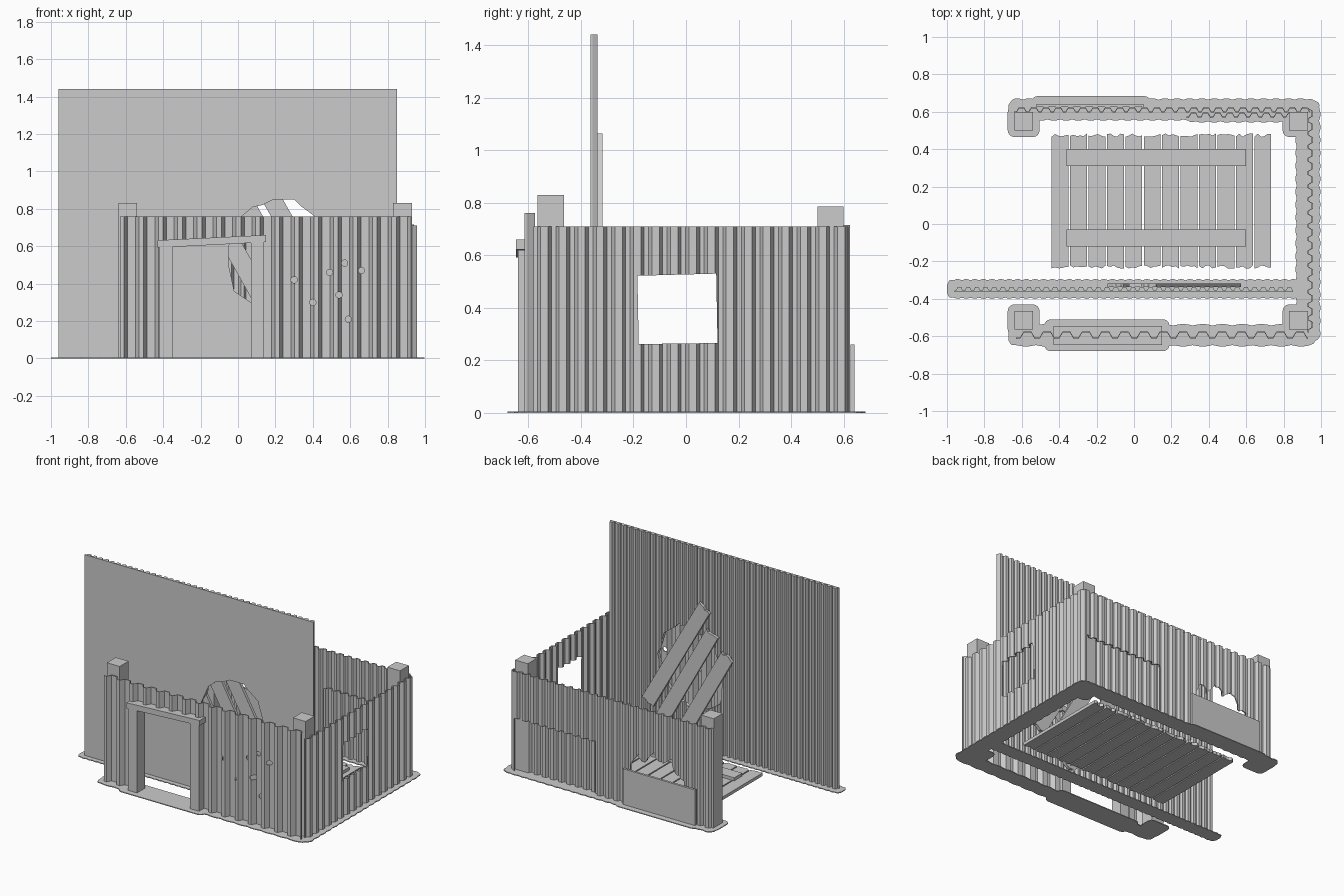
import bpy, bmesh, math, random
from mathutils import Vector

random.seed(4)
cube = bpy.data.objects.get("Cube")
if cube:
    bpy.data.objects.remove(cube)

grey = bpy.data.materials.new("weathered_grey")
grey.use_nodes = True
colour = (0.6, 0.6, 0.6, 1)
grey.diffuse_color = colour
grey.node_tree.nodes["Principled BSDF"].inputs["Base Color"].default_value = colour


def prism(name, outline, axis, lo, hi):
    """Extrude a 2D outline along one axis."""
    place = {"x": lambda p, d: (d, p[0], p[1]),
             "y": lambda p, d: (p[0], d, p[1]),
             "z": lambda p, d: (p[0], p[1], d)}[axis]
    bm = bmesh.new()
    face = bm.faces.new([bm.verts.new(place(p, lo)) for p in outline])
    grown = bmesh.ops.extrude_face_region(bm, geom=[face])["geom"]
    move = Vector(place((0, 0), hi - lo))
    bmesh.ops.translate(bm, vec=move, verts=[g for g in grown if isinstance(g, bmesh.types.BMVert)])
    bmesh.ops.recalc_face_normals(bm, faces=bm.faces)
    mesh = bpy.data.meshes.new(name)
    bm.to_mesh(mesh)
    bm.free()
    mesh.materials.append(grey)
    obj = bpy.data.objects.new(name, mesh)
    bpy.context.collection.objects.link(obj)
    return obj


def rect(a, b, c, d):
    return [(a, c), (b, c), (b, d), (a, d)]


def sheet(name, a, b, near, far, pitch, z0, z1, along="x", flat=False):
    """Corrugated sheet with trapezoid ribs; flat closes one side straight."""
    t = 0.008
    ribs = [(a, near + t)]
    count = round((b - a) / pitch)
    step = (b - a) / count
    for i in range(count):
        s = a + i * step
        ribs += [(s + step * f, v) for f, v in
                 ((0.2, near + t), (0.38, far), (0.78, far), (0.96, near + t))]
    ribs.append((b, near + t))
    if flat:
        outline = ribs + [(b, near), (a, near)]
    else:
        outline = ribs + [(u, v - t) for u, v in reversed(ribs)]
    if along == "y":
        outline = [(v, u) for u, v in outline]
    return prism(name, outline, "z", z0, z1)


def cut(obj, cutters):
    """Subtract the cutters and bake the result."""
    for c in cutters:
        mod = obj.modifiers.new("opening", "BOOLEAN")
        mod.operation, mod.solver, mod.object = "DIFFERENCE", "EXACT", c
        c.hide_render = True
    graph = bpy.context.evaluated_depsgraph_get()
    mesh = bpy.data.meshes.new_from_object(obj.evaluated_get(graph))
    obj.modifiers.clear()
    obj.data = mesh
    for c in cutters:
        bpy.data.objects.remove(c)


def base(name, a, b, mid, half, pitch, along="x"):
    """Thin foot strip with scalloped edges and rounded ends."""
    n = round((b - a) / 0.012)
    top, low = [], []
    for i in range(n + 1):
        u = a + (b - a) * i / n
        end = min(u - a, b - u, 0.04) / 0.04
        w = (half - 0.03) + 0.03 * math.sqrt(max(0, 1 - (1 - end) ** 2))
        w -= 0.008 * (1 - abs(math.sin(math.pi * u / pitch)))
        top.append((u, mid + w))
        low.append((u, mid - w))
    outline = low + top[::-1]
    if along == "y":
        outline = [(v, u) for u, v in outline]
    return prism(name, outline, "z", 0, 0.006)


def pad(name, a, b, c, d, r=0.035):
    """Thin foot plate with rounded corners."""
    pts = []
    for k, (x, y) in enumerate(rect(a + r, b - r, c + r, d - r)):
        for j in range(5):
            ang = math.pi * (1 + k / 2 + j / 8)
            pts.append((x + r * math.cos(ang), y + r * math.sin(ang)))
    return prism(name, pts, "z", 0, 0.006)


def plank(start, end, width, rough):
    """Outline of a board with splintered ends."""
    p, q = Vector(start), Vector(end)
    d = (q - p).normalized()
    n = Vector((-d.y, d.x)) * width
    pts = []
    for point, side, out in ((p, 1, -1), (q, -1, 1)):
        for k in range(6):
            f = side * (0.5 - k / 5)
            pts.append(tuple(point + n * f + d * out * random.uniform(-rough, rough)))
    return pts


# Front wall with doorway and small round holes
front = sheet("front_wall", -0.63, 0.93, -0.615, -0.575, 0.105, 0, 0.76)
holes = [prism("door_cutter", rect(-0.36, 0.08, -0.1, 0.62), "y", -0.8, -0.45)]
for x, z in ((0.3, 0.42), (0.4, 0.3), (0.49, 0.46), (0.54, 0.34),
             (0.57, 0.51), (0.66, 0.47), (0.59, 0.21)):
    ring = [(x + 0.017 * math.cos(i * math.pi / 6), z + 0.017 * math.sin(i * math.pi / 6))
            for i in range(12)]
    holes.append(prism("hole_cutter", ring, "y", -0.8, -0.45))
cut(front, holes)

# Door frame
for name, x in (("door_jamb_right", -0.42), ("door_jamb_left", 0.07)):
    prism(name, rect(x, x + 0.07, 0, 0.62), "y", -0.64, -0.55)
prism("door_lintel", [(-0.43, 0.592), (0.15, 0.622), (0.15, 0.66), (-0.43, 0.632)],
      "y", -0.647, -0.545)

# Side wall with window
side = sheet("side_wall", -0.58, 0.62, 0.927, 0.957, 0.069, 0, 0.71, along="y")
window = [(-0.18, 0.262), (0.12, 0.266), (0.115, 0.53), (-0.185, 0.522)]
cut(side, [prism("window_cutter", window, "x", 0.8, 1.1)])

# Back wall with torn opening and a missing lower corner
back = sheet("back_wall", -0.64, 0.94, 0.597, 0.625, 0.066, 0, 0.715)
tear = [(-0.42, -0.1), (0.0, -0.1), (0.0, 0.3), (-0.05, 0.38), (-0.1, 0.33),
        (-0.17, 0.42), (-0.24, 0.36), (-0.31, 0.41), (-0.36, 0.31), (-0.42, 0.29)]
cut(back, [prism("tear_cutter", tear, "y", 0.5, 0.8),
           prism("corner_cutter", rect(0.29, 0.92, -0.1, 0.38), "y", 0.5, 0.8)])
sheet("back_patch_sheet", 0.28, 0.93, 0.568, 0.596, 0.066, 0, 0.46)
prism("back_patch_plate", rect(-0.52, 0.05, 0, 0.26), "y", 0.626, 0.642)

# Corner posts
for x, side_name in ((-0.59, "right"), (0.88, "left")):
    for y, h, end_name in ((-0.515, 0.83, "front"), (0.55, 0.785, "back")):
        prism(f"{end_name}_{side_name}_post",
              rect(x - 0.05, x + 0.05, y - 0.05, y + 0.05), "z", 0, h)
        pad(f"{end_name}_{side_name}_post_base", x - 0.085, x + 0.085, y - 0.085, y + 0.085)

# Tall panel with a ragged hole, flat in front and ribbed behind
panel = sheet("tall_panel", -0.96, 0.85, -0.363, -0.337, 0.046, 0, 1.44, flat=True)
ragged = [(-0.05, 0.6), (-0.05, 0.5), (-0.02, 0.36), (0.07, 0.3), (0.2, 0.28),
          (0.32, 0.33), (0.42, 0.45), (0.46, 0.6), (0.41, 0.76), (0.33, 0.82),
          (0.3, 0.85), (0.19, 0.85), (0.13, 0.82), (0.08, 0.81), (0.02, 0.76)]
cut(panel, [prism("ragged_cutter", ragged, "y", -0.5, -0.2)])
for i, (top, low) in enumerate((((0.08, 1.03), (0.53, 0.24)),
                                ((0.02, 0.86), (0.44, 0.11)),
                                ((-0.1, 0.73), (0.28, 0.05)))):
    prism(f"cover_plank_{i + 1}", plank(low, top, 0.1, 0.012), "y", -0.337, -0.317)

# Slatted floor with two battens
for i in range(12):
    x = -0.395 + i * 0.0985
    prism(f"floor_slat_{i + 1}", plank((x, -0.23), (x, 0.475), 0.09, 0.009), "z", 0.004, 0.026)
for name, y in (("floor_batten_front", -0.075), ("floor_batten_back", 0.355)):
    prism(name, rect(-0.36, 0.6, y - 0.045, y + 0.045), "z", 0.026, 0.048)

# Thin foot strips under the walls
base("front_base", -0.67, 0.97, -0.595, 0.06, 0.105)
base("back_base", -0.67, 0.97, 0.612, 0.06, 0.066)
base("back_patch_base", 0.28, 0.97, 0.582, 0.04, 0.066)
base("side_base", -0.63, 0.66, 0.93, 0.067, 0.069, along="y")
base("panel_base", -1.0, 0.9, -0.347, 0.053, 0.046)
pad("door_base", -0.48, 0.19, -0.68, -0.51)
pad("plate_base", -0.55, 0.09, 0.59, 0.684)
